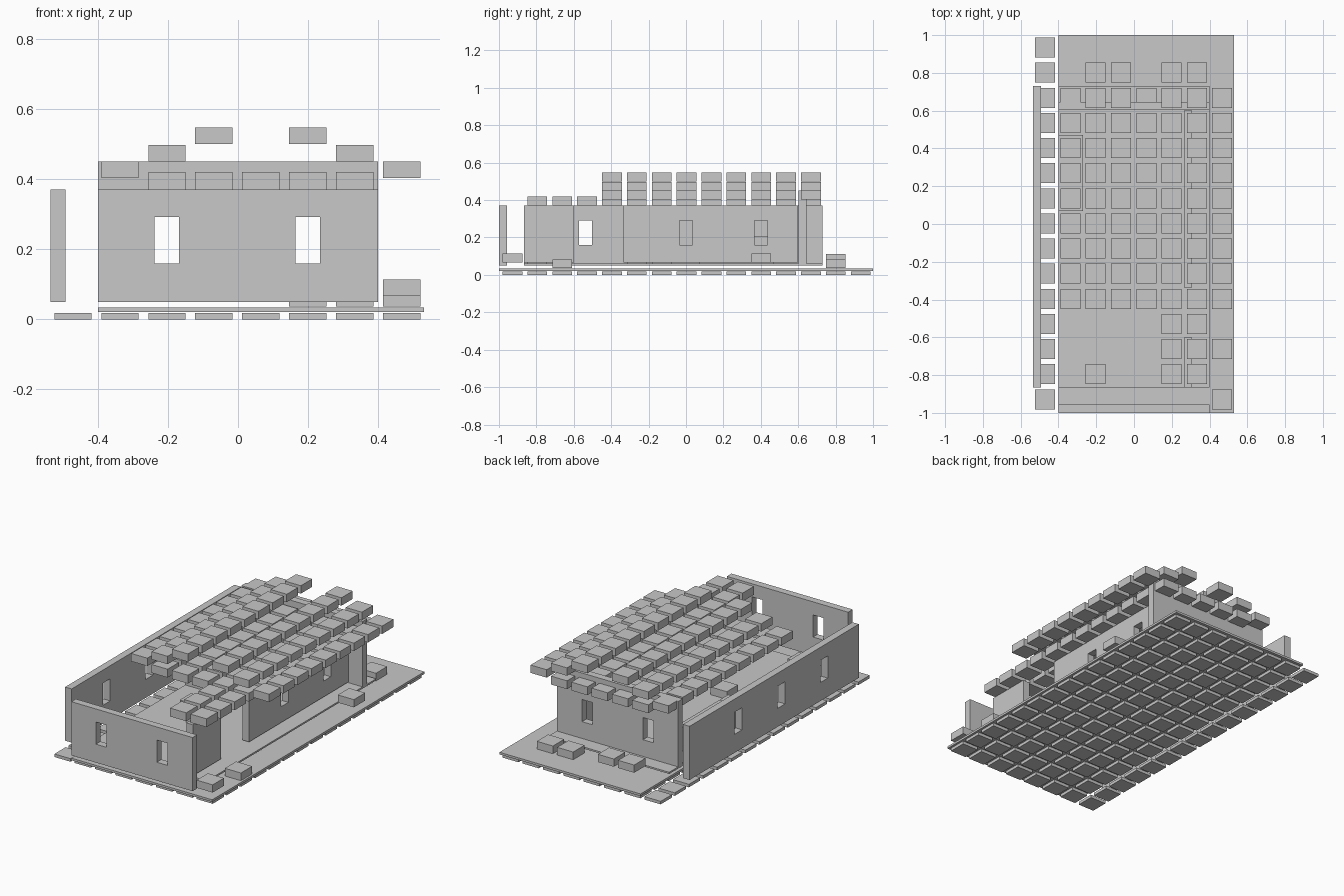
import bpy, bmesh

if "Cube" in bpy.data.objects:
    bpy.data.objects.remove(bpy.data.objects["Cube"])

stone = bpy.data.materials.new("light grey stone")
stone.diffuse_color = (0.58, 0.58, 0.58, 1)
stone.use_nodes = True
stone.node_tree.nodes["Principled BSDF"].inputs["Base Color"].default_value = stone.diffuse_color

PITCH_X, PITCH_Y = 0.134, 0.133
WIN_Z = (0.16, 0.292)
THICK = 0.043


def finish(name, bm):
    bmesh.ops.recalc_face_normals(bm, faces=bm.faces)
    mesh = bpy.data.meshes.new(name)
    bm.to_mesh(mesh)
    bm.free()
    mesh.materials.append(stone)
    ob = bpy.data.objects.new(name, mesh)
    bpy.context.collection.objects.link(ob)
    return ob


def add_box(bm, x0, x1, y0, y1, z0, z1):
    verts = bmesh.ops.create_cube(bm, size=1)["verts"]
    for v in verts:
        v.co = ((x0 + x1) / 2 + v.co.x * (x1 - x0),
                (y0 + y1) / 2 + v.co.y * (y1 - y0),
                (z0 + z1) / 2 + v.co.z * (z1 - z0))


def box(name, *bounds):
    bm = bmesh.new()
    add_box(bm, *bounds)
    return finish(name, bm)


def blocks(name, cells, z_of):
    """One block per (column, row) cell; z_of gives its bottom and top."""
    bm = bmesh.new()
    for c, r in cells:
        x, y = -0.471 + c * PITCH_X, -0.928 + r * PITCH_Y
        z0, z1 = z_of(c, r)
        add_box(bm, x - .053, x + .053, y - .053, y + .053, z0, z1)
    return finish(name, bm)


def wall(name, axis, fixed, a, b, z0, z1, windows):
    """Upright wall with window holes, along x or y at a fixed depth."""
    cuts = [a] + [w + d for w in windows for d in (-.035, .035)] + [b]
    heights = [z0, *WIN_Z, z1]
    bm = bmesh.new()
    for i in range(len(cuts) - 1):
        for j in range(3):
            if i % 2 == 1 and j == 1:
                continue
            quad = [(cuts[i], heights[j]), (cuts[i + 1], heights[j]),
                    (cuts[i + 1], heights[j + 1]), (cuts[i], heights[j + 1])]
            bm.faces.new([bm.verts.new((t, fixed, z) if axis == "x" else (fixed, t, z))
                          for t, z in quad])
    bmesh.ops.remove_doubles(bm, verts=bm.verts, dist=1e-4)
    ob = finish(name, bm)
    mod = ob.modifiers.new("thickness", "SOLIDIFY")
    mod.thickness, mod.offset = THICK, 0
    return ob


# Ground: paving tiles, base slab and raised floor
blocks("paving_tiles", [(c, r) for c in range(8) for r in range(15)],
       lambda c, r: (0, .018))
box("base_slab", -.40, .53, -1, 1, .021, .034)
box("floor", -.40, .40, -.865, .73, .05, .06)

# Walls
wall("front_wall", "x", -.978, -.40, .40, .05, .37, (-.203, .199))
wall("back_wall", "x", .624, -.40, .40, .05, .45, (-.203, .199))
wall("left_wall", "y", -.513, -.865, .73, .05, .37, (-.537, -.135, .27))
wall("right_wall", "y", .286, -.335, .60, .065, .37, (0, .40))
wall("right_wall_stub", "y", .286, -.865, -.60, .065, .37, ())

# Bench along the left side
box("bench", -.40, -.27, .07, .47, .062, .205)

# Flat ceiling layer, with a few blocks left at the front right
main_rows = range(4, 13)
ceiling = [(c, r) for c in range(2, 7) for r in main_rows]
ceiling += [(c, r) for c in (5, 6) for r in (1, 2, 3)]
blocks("ceiling_blocks", ceiling, lambda c, r: (.37, .42))

# Stepped roof on both sides of the open ridge
STEP = {1: .403, 2: .45, 3: .50, 5: .50, 6: .45, 7: .403}
blocks("roof_blocks", [(c, r) for c in STEP for r in main_rows],
       lambda c, r: (STEP[c], STEP[c] + .047))

# Fallen blocks lying around the walls
FALLEN = {(2, 13): .066, (3, 13): .066, (5, 13): .036, (6, 13): .036,
          (7, 10): .067, (7, 2): .036, (7, 0): .067, (2, 1): .061,
          (2, 6): .061, (3, 5): .061}
blocks("fallen_blocks", FALLEN, lambda c, r: (FALLEN[c, r], FALLEN[c, r] + .046))
